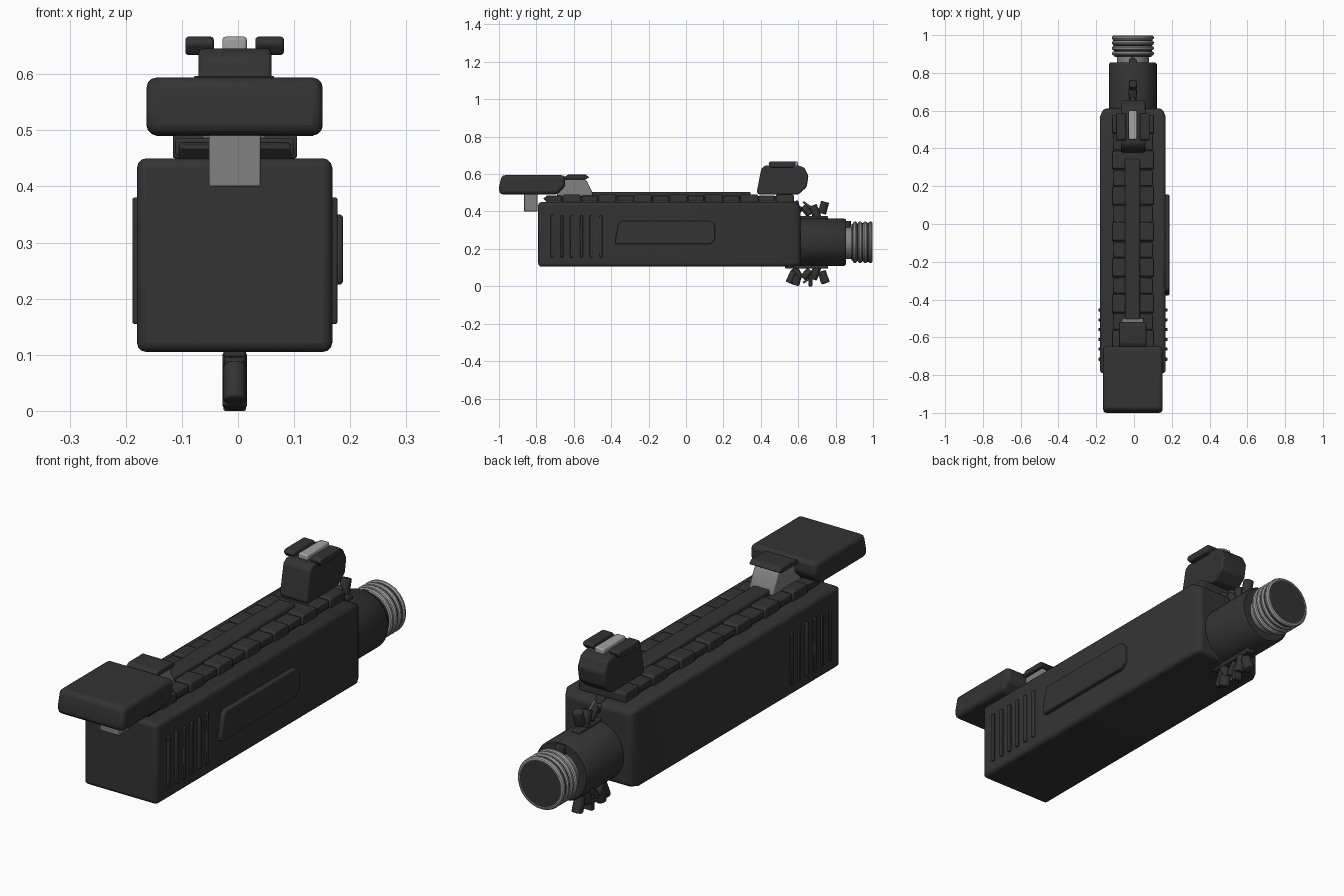
import bpy, bmesh, math
from mathutils import Matrix, Vector

if "Cube" in bpy.data.objects:
    bpy.data.objects.remove(bpy.data.objects["Cube"])

CX = -0.006  # centre plane of the device


def material(name, v):
    m = bpy.data.materials.new(name)
    m.diffuse_color = (v, v, v, 1)
    m.use_nodes = True
    m.node_tree.nodes["Principled BSDF"].inputs["Base Color"].default_value = m.diffuse_color
    return m


DARK = material("charcoal", 0.033)
GREY = material("mid grey", 0.22)
SILVER = material("light grey", 0.36)


def finish(name, bm, mat, bevel=0, segs=3):
    bmesh.ops.recalc_face_normals(bm, faces=bm.faces[:])
    me = bpy.data.meshes.new(name)
    bm.to_mesh(me)
    bm.free()
    me.materials.append(mat)
    ob = bpy.data.objects.new(name, me)
    bpy.context.collection.objects.link(ob)
    if bevel:
        b = ob.modifiers.new("bevel", 'BEVEL')
        b.width, b.segments, b.limit_method = bevel, segs, 'ANGLE'
        b.angle_limit = math.radians(30)
    bpy.ops.object.select_all(action='DESELECT')
    bpy.context.view_layer.objects.active = ob
    ob.select_set(True)
    bpy.ops.object.shade_smooth_by_angle(angle=math.radians(35))
    return ob


def prism(name, pts, x0, x1, mat=DARK, bevel=0, segs=3):
    """Side outline in (y, z), extruded across x."""
    bm = bmesh.new()
    face = bm.faces.new([bm.verts.new((x0, y, z)) for y, z in pts])
    new = bmesh.ops.extrude_face_region(bm, geom=[face])["geom"]
    bmesh.ops.translate(bm, vec=(x1 - x0, 0, 0),
                        verts=[v for v in new if isinstance(v, bmesh.types.BMVert)])
    return finish(name, bm, mat, bevel, segs)


def box(name, x, y, z, mat=DARK, bevel=0, segs=2):
    pts = [(y[0], z[0]), (y[1], z[0]), (y[1], z[1]), (y[0], z[1])]
    return prism(name, pts, x[0], x[1], mat, bevel, segs)


def lathe(name, profile, cz, mat=DARK, steps=40):
    """Revolve (y, radius) points about a y-parallel axis."""
    bm = bmesh.new()
    vs = [bm.verts.new((CX, y, cz + r)) for y, r in profile]
    es = [bm.edges.new(p) for p in zip(vs, vs[1:])]
    bmesh.ops.spin(bm, geom=vs + es, cent=(CX, 0, cz), axis=(0, 1, 0),
                   angle=math.tau, steps=steps)
    bmesh.ops.remove_doubles(bm, verts=bm.verts[:], dist=1e-5)
    return finish(name, bm, mat)


def rod(name, c, r, length, tilt, mat=DARK, n=12, across=False, bevel=0.004):
    """Short cylinder, tilted in the side plane, or lying across x."""
    bm = bmesh.new()
    turn = Matrix.Rotation(math.pi / 2, 4, 'Y') if across else Matrix.Rotation(math.radians(tilt), 4, 'X')
    bmesh.ops.create_cone(bm, cap_ends=True, segments=n, radius1=r, radius2=r, depth=length,
                          matrix=Matrix.Translation(Vector(c)) @ turn)
    return finish(name, bm, mat, bevel, 2)


# Main housing, with a softened and narrowed rear end
bm = bmesh.new()
rings = []
for y, inset in ((-0.79, 0), (0.57, 0), (0.612, 0.02)):
    x0, x1, z0, z1 = -0.18 + inset, 0.168 - inset, 0.105 + inset * 0.4, 0.45 - inset
    rings.append([bm.verts.new((x, y, z)) for x, z in ((x0, z0), (x1, z0), (x1, z1), (x0, z1))])
for a, b in zip(rings, rings[1:]):
    for i in range(4):
        bm.faces.new((a[i], a[(i + 1) % 4], b[(i + 1) % 4], b[i]))
bm.faces.new(rings[0])
bm.faces.new(rings[-1])
finish("housing", bm, DARK, 0.016)

# Vent ribs on both sides
for y in (-0.716, -0.663, -0.611, -0.559, -0.507, -0.455):
    for side, x in (("left", (-0.188, -0.17)), ("right", (0.16, 0.177))):
        box("vent_rib_" + side, x, (y - 0.008, y + 0.008), (0.155, 0.38), bevel=0.003)

# Raised panel on the right side
prism("side_panel", [(-0.375, 0.225), (0.13, 0.225), (0.155, 0.25), (0.155, 0.325), (0.13, 0.35),
                     (-0.345, 0.35), (-0.36, 0.335), (-0.378, 0.25)], 0.16, 0.187, bevel=0.006)

# Top rail with cross blocks and a centre strip
prism("rail_base", [(-0.765, 0.47), (-0.74, 0.445), (0.53, 0.445), (0.555, 0.47),
                    (0.53, 0.482), (-0.74, 0.482)], -0.105, 0.094, bevel=0.005)
for i in range(7):
    y = 0.29 - 0.19 * (i - 1)
    prism("rail_block", [(y, 0.45), (y + 0.097, 0.45), (y + 0.097, 0.484), (y + 0.09, 0.492),
                         (y + 0.007, 0.492), (y, 0.484)], -0.116, 0.105, bevel=0.004)
    box("rail_spacer", (-0.112, 0.1), (y - 0.088, y - 0.005), (0.455, 0.486), bevel=0.004)
box("centre_strip", (-0.047, 0.033), (-0.52, 0.345), (0.47, 0.505), bevel=0.008)

# Front head, its bracket and the wedge behind it
prism("front_head", [(-0.998, 0.492), (-0.69, 0.49), (-0.645, 0.535), (-0.648, 0.594), (-0.985, 0.594),
                     (-1.0, 0.53)], -0.163, 0.151, bevel=0.018)
box("front_bracket", (-0.052, 0.04), (-0.865, -0.795), (0.4, 0.5), GREY, 0.003)
prism("grey_wedge", [(-0.69, 0.485), (-0.498, 0.485), (-0.502, 0.505), (-0.532, 0.565), (-0.545, 0.575),
                     (-0.69, 0.575)], -0.064, 0.05, GREY, 0.005)
prism("wedge_cap", [(-0.65, 0.572), (-0.535, 0.572), (-0.518, 0.582), (-0.535, 0.597),
                    (-0.63, 0.597), (-0.65, 0.585)], -0.079, 0.065, bevel=0.004)

# Rear sight block with two ears and a light insert
prism("rear_block", [(0.378, 0.503), (0.39, 0.49), (0.6, 0.49), (0.645, 0.53), (0.655, 0.59), (0.632, 0.635),
                     (0.6, 0.646), (0.425, 0.646), (0.403, 0.63)], -0.07, 0.06, bevel=0.012)
for s, side in ((-1, "left"), (1, "right")):
    x = sorted((CX + s * 0.037, CX + s * 0.088))
    prism("rear_ear_" + side, [(0.44, 0.655), (0.455, 0.634), (0.57, 0.634), (0.588, 0.655),
                               (0.58, 0.667), (0.45, 0.667)], x[0], x[1], bevel=0.006)
box("rear_insert", (-0.028, 0.016), (0.447, 0.6), (0.63, 0.667), SILVER, 0.006)

# Rear barrel, neck and threaded cap
lathe("barrel", [(0.56, 0), (0.56, 0.127), (0.845, 0.127), (0.855, 0.12), (0.855, 0)], 0.236)
lathe("neck", [(0.84, 0), (0.84, 0.085), (0.91, 0.085), (0.91, 0)], 0.232, GREY)
lathe("cap_core", [(0.885, 0), (0.885, 0.098), (0.992, 0.106), (0.997, 0.1), (0.997, 0)], 0.235)
for i in range(4):
    y = 0.903 + i * 0.0278
    ring = [(y + 0.0115 * math.cos(a), 0.1 + 0.0115 * math.sin(a))
            for a in [k * math.tau / 10 for k in range(11)]]
    lathe("thread_ring", ring, 0.235, SILVER, 36)
rod("neck_stud", (CX, 0.86, 0.325), 0.022, 0.05, 0)

# Small jointed linkages above and below the barrel
for name, flip in (("upper", 1), ("lower", -1)):
    def place(y, h):
        return (CX, y, 0.235 + flip * h)
    for y, h, r, ln, t in ((0.565, 0.185, 0.02, 0.07, 25), (0.595, 0.165, 0.02, 0.065, -30),
                           (0.645, 0.17, 0.02, 0.06, 40), (0.69, 0.165, 0.022, 0.07, 20),
                           (0.735, 0.185, 0.022, 0.065, -15), (0.585, 0.198, 0.021, 0.045, 15)):
        rod(name + "_link", place(y, h), r, ln, t * flip)
    for y, h, t in ((0.655, 0.196, 55), (0.71, 0.175, -50)):
        rod(name + "_pin", place(y, h), 0.006, 0.07, t * flip, GREY, 8, bevel=0)
    box(name + "_mount", (-0.026, 0.014), (0.53, 0.76),
        sorted((0.235 + flip * 0.11, 0.235 + flip * 0.14)), bevel=0.005)
rod("lower_tip", (CX, 0.59, 0.03), 0.022, 0.05, -15)
rod("lower_tip", (CX, 0.74, 0.04), 0.022, 0.05, 20)
box("lower_foot", (-0.026, 0.014), (0.655, 0.675), (0.0, 0.06), bevel=0.003)
